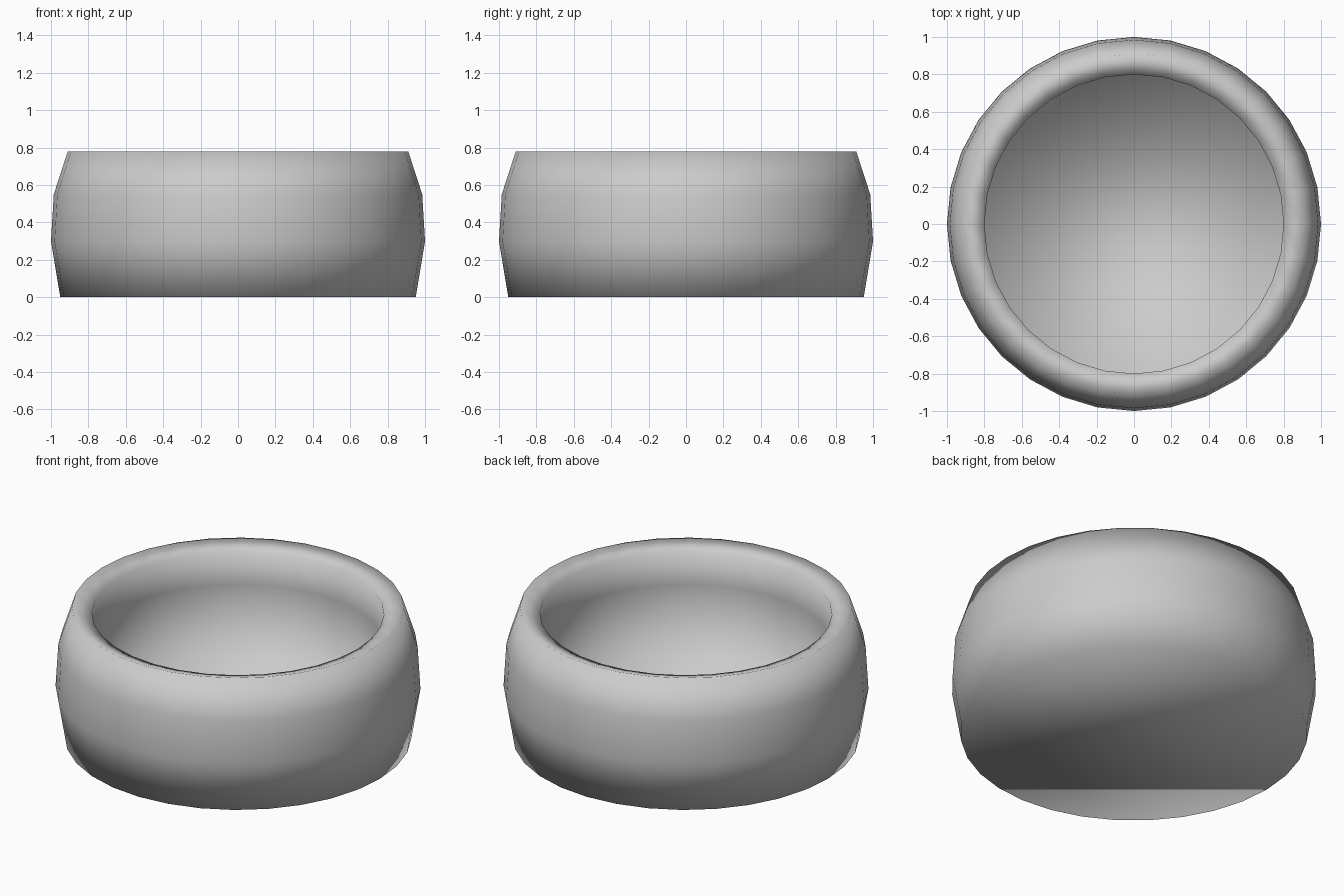
import bpy, bmesh
from math import cos, sin, tau

if "Cube" in bpy.data.objects:
    bpy.data.objects.remove(bpy.data.objects["Cube"])

SIDES = 32

# Outer wall, rounded rim, inner wall and low floor as (radius, height)
PROFILE = [(0.95, 0.0), (1.0, 0.30), (0.985, 0.55), (0.91, 0.78),
           (0.80, 0.745), (0.80, 0.55), (0.80, 0.10)]

bm = bmesh.new()
rings = [[bm.verts.new((r * cos(tau * i / SIDES), r * sin(tau * i / SIDES), z))
          for i in range(SIDES)] for r, z in PROFILE]

# Walls between neighbouring rings
for low, high in zip(rings, rings[1:]):
    for i in range(SIDES):
        j = (i + 1) % SIDES
        bm.faces.new((low[i], low[j], high[j], high[i]))

# Flat underside and flat inner floor
bm.faces.new(rings[0][::-1])
bm.faces.new(rings[-1])

bmesh.ops.recalc_face_normals(bm, faces=bm.faces)
for f in bm.faces:
    f.smooth = True

mesh = bpy.data.meshes.new("round_dish")
bm.to_mesh(mesh)
bm.free()
dish = bpy.data.objects.new("round_dish", mesh)
bpy.context.collection.objects.link(dish)
